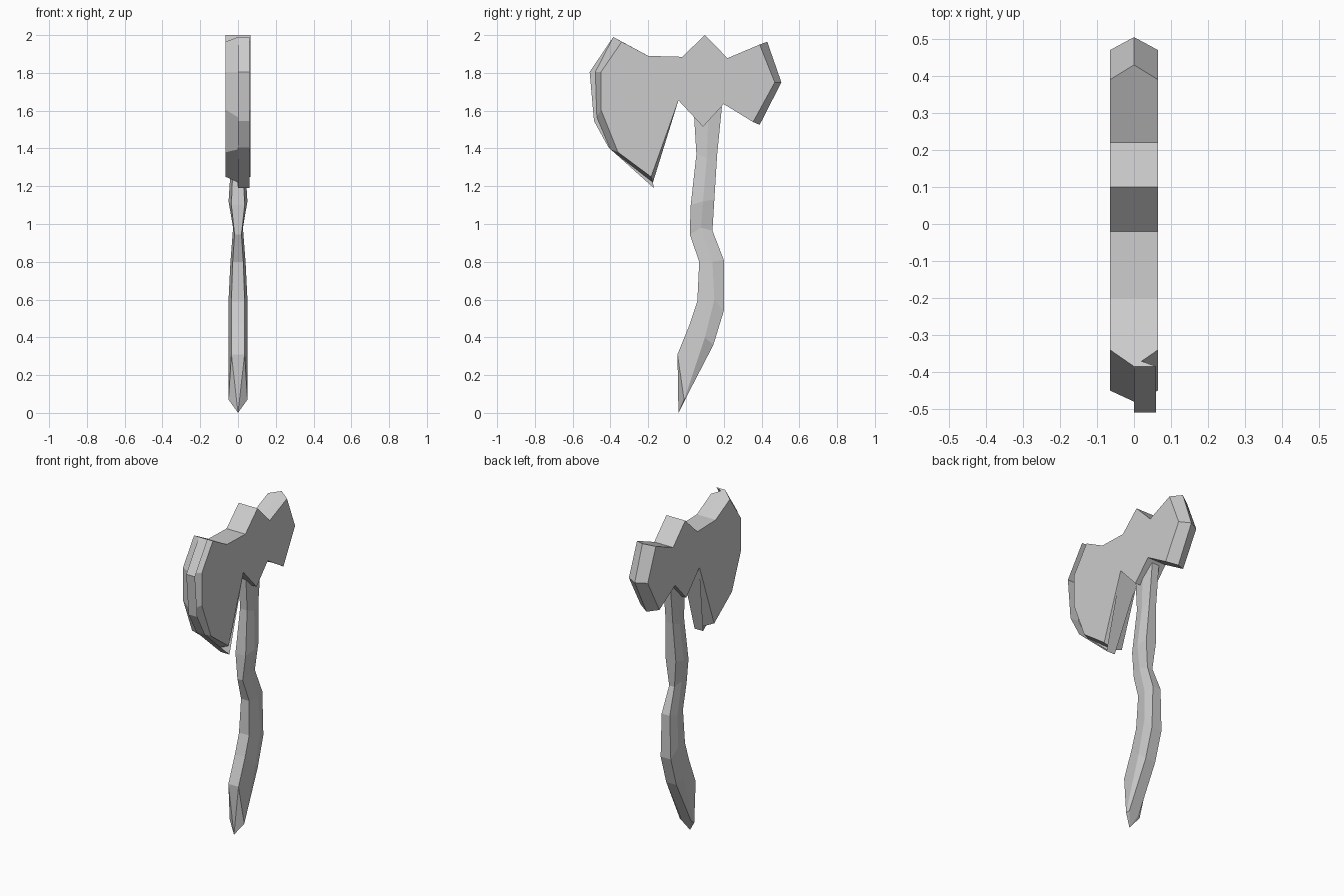
import bpy, bmesh

if "Cube" in bpy.data.objects:
    bpy.data.objects.remove(bpy.data.objects["Cube"])

grey = bpy.data.materials.new("plain grey")
grey.diffuse_color = (0.6, 0.6, 0.6, 1)
grey.use_nodes = True
grey.node_tree.nodes["Principled BSDF"].inputs["Base Color"].default_value = grey.diffuse_color


def make_object(name, bm):
    mesh = bpy.data.meshes.new(name)
    bm.to_mesh(mesh)
    bm.free()
    mesh.materials.append(grey)
    obj = bpy.data.objects.new(name, mesh)
    bpy.context.collection.objects.link(obj)
    return obj


def ring(bm, x, profile):
    return [bm.verts.new((x, y, z)) for y, z in profile]


def bridge(bm, a, b, closed=True):
    n = len(a)
    for i in range(n if closed else n - 1):
        j = (i + 1) % n
        bm.faces.new((a[i], a[j], b[j], b[i]))


# Axe head: flat cheeks, with the rim swelling to a centre ridge
T = 0.065
blade_side = [(-.34, 1.965), (-.45, 1.805), (-.45, 1.605), (-.36, 1.38), (-.185, 1.25)]
blade_ridge = [(-.385, 1.99), (-.48, 1.805), (-.472, 1.565), (-.40, 1.395), (-.175, 1.22)]
blade_outer = [(-.385, 1.99), (-.51, 1.805), (-.487, 1.545), (-.41, 1.405), (-.17, 1.19)]
under = [(-.04, 1.655), (.09, 1.515), (.20, 1.635)]
poll_side = [(.355, 1.54), (.47, 1.75), (.39, 1.95)]
poll_ridge = [(.39, 1.525), (.505, 1.75), (.43, 1.965)]
top = [(.22, 1.878), (.10, 2.0), (-.02, 1.885), (-.20, 1.89)]

bm = bmesh.new()
side = blade_side + under + poll_side + top
left, right = ring(bm, -T, side), ring(bm, T, side)
mid = ring(bm, 0, blade_ridge + under + poll_ridge + top)
bridge(bm, left, mid)
bridge(bm, mid, right)
bm.faces.new(left)
bm.faces.new(right)
bmesh.ops.recalc_face_normals(bm, faces=bm.faces)
make_object("axe_head", bm)

# Cutting edge: a lip standing off the ridge, folded over to the right
bm = bmesh.new()
root = ring(bm, 0, blade_ridge)
fold = ring(bm, 0, blade_outer)
lip = ring(bm, 0.06, blade_outer)
bridge(bm, root, fold, False)
bridge(bm, fold, lip, False)
bm.faces.new((bm.verts.new((-T, *blade_side[0])), fold[0], lip[0]))
bm.faces.new((fold[-1], bm.verts.new((-T, *under[0])),
              bm.verts.new((T, *under[0])), lip[-1]))
make_object("cutting_edge", bm)

# Handle: six-sided rings of front, side and back points plus half width
stations = [
    ((-.045, .31), (-.01, .07), (.0, .08), .05),
    ((.02, .47), (.10, .40), (.145, .36), .05),
    ((.06, .59), (.15, .60), (.20, .54), .05),
    ((.07, .80), (.14, .80), (.20, .81), .04),
    ((.02, .945), (.08, .98), (.14, .965), .026),
    ((.025, 1.10), (.09, 1.12), (.15, 1.13), .05),
    ((.055, 1.37), (.11, 1.35), (.165, 1.37), .035),
    ((.04, 1.62), (.12, 1.62), (.19, 1.62), .035),
]
bm = bmesh.new()
rings = []
for f, m, b, w in stations:
    n = 0.7 * w
    pts = [(-n, *f), (n, *f), (w, *m), (n, *b), (-n, *b), (-w, *m)]
    rings.append([bm.verts.new(p) for p in pts])
for a, b in zip(rings, rings[1:]):
    bridge(bm, a, b)
tip = bm.verts.new((0, -.04, 0))
for i in range(6):
    bm.faces.new((rings[0][i], rings[0][(i + 1) % 6], tip))
bm.faces.new(rings[-1])
bmesh.ops.recalc_face_normals(bm, faces=bm.faces)
make_object("handle", bm)
